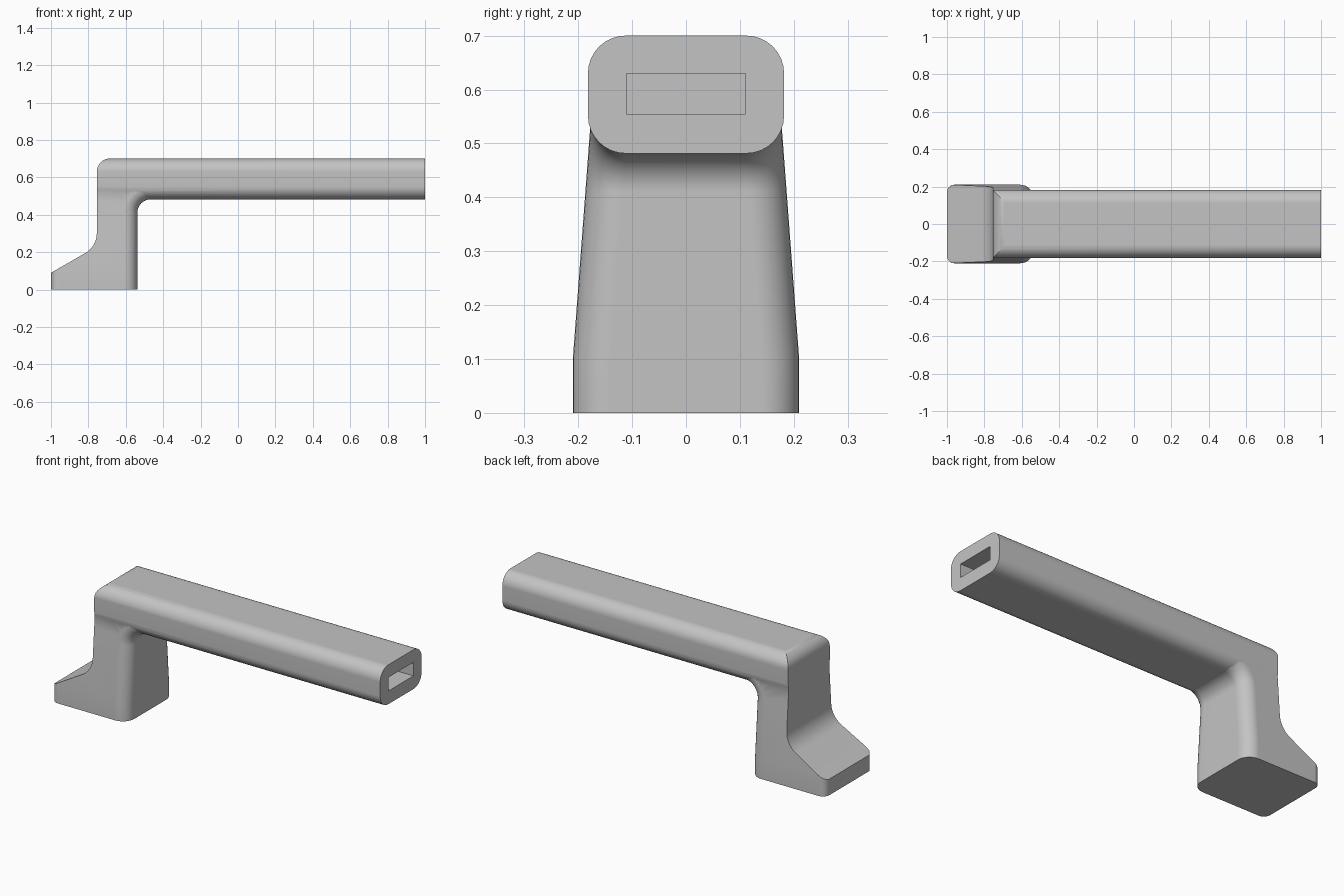
import bpy, bmesh
from math import sin, cos, pi, radians

cube = bpy.data.objects.get("Cube")
if cube:
    bpy.data.objects.remove(cube)

STEPS = 8
ROUND = 0.07


def make_object(name, bm):
    bmesh.ops.recalc_face_normals(bm, faces=bm.faces)
    mesh = bpy.data.meshes.new(name)
    bm.to_mesh(mesh)
    bm.free()
    obj = bpy.data.objects.new(name, mesh)
    bpy.context.collection.objects.link(obj)
    return obj


def section(base, direction, depth, inner, outer, width):
    """Rounded section starting at base (x, z) and reaching depth along direction."""
    angles = [k / STEPS * pi / 2 for k in range(STEPS + 1)]
    half = [(inner * (1 - cos(a)), inner * (sin(a) - 1)) for a in angles]
    half += [(depth - outer * (1 - sin(a)), outer * (cos(a) - 1)) for a in angles]
    side = []
    for d, y in half:
        x, z = base[0] + d * direction[0], base[1] + d * direction[1]
        side.append((x, width(z) + y, z))
    return side + [(x, -y, z) for x, y, z in reversed(side)]


def loft(name, rings):
    bm = bmesh.new()
    rows = [[bm.verts.new(p) for p in ring] for ring in rings]
    for a, b in zip(rows, rows[1:]):
        for i in range(len(a)):
            j = (i + 1) % len(a)
            bm.faces.new((a[i], a[j], b[j], b[i]))
    bm.faces.new(rows[0])
    bm.faces.new(rows[-1])
    return make_object(name, bm)


def arc(cx, cz, r, start, end):
    span = [radians(start + (end - start) * k / STEPS) for k in range(STEPS + 1)]
    return [(cx + r * cos(a), cz + r * sin(a)) for a in span]


def combine(target, helper, operation):
    helper.hide_render = True
    mod = target.modifiers.new("combine", 'BOOLEAN')
    mod.operation, mod.solver, mod.object = operation, 'EXACT', helper
    bpy.context.view_layer.objects.active = target
    bpy.ops.object.modifier_apply(modifier=mod.name)
    bpy.data.objects.remove(helper)


# Post: tapered column that bends into the underside of the arm
def post_width(z):
    return 0.21 - 0.075 * max(0, z - 0.1)


bend_x, bend_z = -0.468, 0.412
rings = [section((-0.538, z), (-1, 0), 0.462, ROUND, 0.04, post_width)
         for z in (0, 0.1, bend_z)]
for k in range(1, STEPS + 1):
    t = pi - k / STEPS * pi / 2
    n = (cos(t), sin(t))
    reach = min(0.332 / max(-n[0], 1e-6), 0.188 / n[1])
    base = (bend_x + ROUND * n[0], bend_z + ROUND * n[1])
    rings.append(section(base, n, reach - ROUND, ROUND, 0.02, post_width))
handle = loft("handle", rings)

# Arm: long rounded bar
arm = loft("arm", [section((x, 0.4815), (0, 1), 0.2185, ROUND, ROUND, lambda z: 0.182)
                   for x in (-0.8, 1)])
combine(handle, arm, 'UNION')

# Side outline: sloped toe, concave sweep, upright back and rounded top corner
outline = [(1.1, -0.1), (-1.1, -0.1), (-1.1, 0.032)]
outline += arc(-0.875, 0.3, 0.12, -60, 0)
outline += arc(-0.684, 0.63, 0.071, 180, 90)
outline += [(-0.6, 0.8), (1.1, 0.8)]
bm = bmesh.new()
face = bm.faces.new([bm.verts.new((x, -0.3, z)) for x, z in outline])
grown = bmesh.ops.extrude_face_region(bm, geom=[face])
bmesh.ops.translate(bm, vec=(0, 0.6, 0),
                    verts=[v for v in grown["geom"] if isinstance(v, bmesh.types.BMVert)])
combine(handle, make_object("side_outline", bm), 'INTERSECT')

# Rectangular slot in the arm end
bm = bmesh.new()
bmesh.ops.create_cube(bm, size=1)
bmesh.ops.scale(bm, vec=(1, 0.22, 0.075), verts=bm.verts)
bmesh.ops.translate(bm, vec=(0.7, 0, 0.592), verts=bm.verts)
combine(handle, make_object("slot_cutter", bm), 'DIFFERENCE')

# Material and shading
grey = bpy.data.materials.new("plain grey")
grey.use_nodes = True
color = (0.55, 0.55, 0.55, 1)
grey.diffuse_color = color
grey.node_tree.nodes["Principled BSDF"].inputs["Base Color"].default_value = color
handle.data.materials.clear()
handle.data.materials.append(grey)
for poly in handle.data.polygons:
    poly.material_index = 0

bpy.ops.object.select_all(action='DESELECT')
handle.select_set(True)
bpy.context.view_layer.objects.active = handle
bpy.ops.object.shade_smooth_by_angle(angle=radians(30))
weighted = handle.modifiers.new("even_shading", 'WEIGHTED_NORMAL')
weighted.keep_sharp = True
